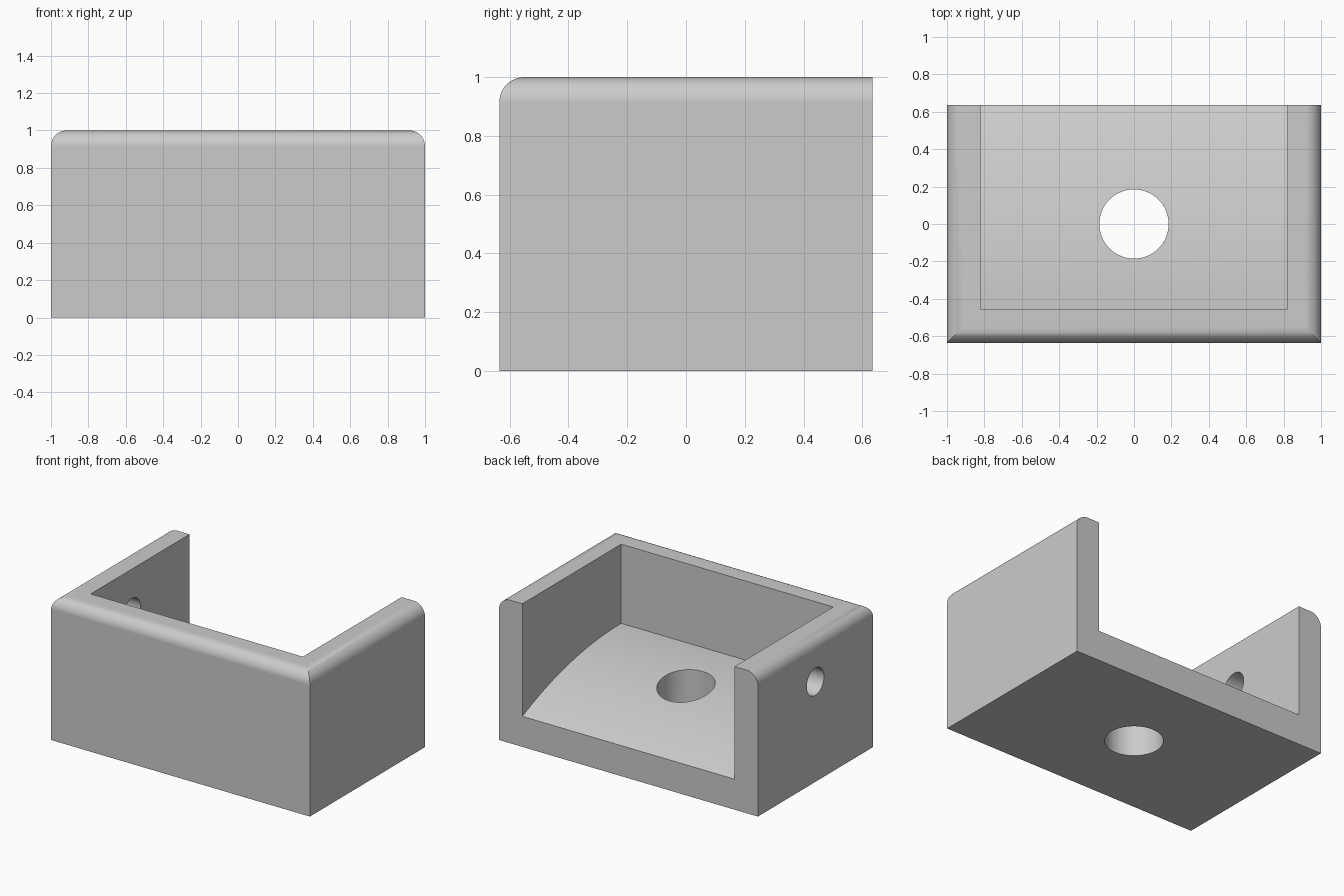
import bpy
import bmesh
import math
from mathutils import Matrix, Vector

if "Cube" in bpy.data.objects:
    bpy.data.objects.remove(bpy.data.objects["Cube"], do_unlink=True)

HX, HY, H = 1.0, 0.635, 1.0      # half width, half depth, height
WALL, FILLET = 0.18, 0.085
FLOOR_TOP, FLOOR_RADIUS = 0.447, 2.66

grey = bpy.data.materials.new("light_grey")
grey.use_nodes = True
grey.diffuse_color = (0.6, 0.6, 0.6, 1)
grey.node_tree.nodes["Principled BSDF"].inputs["Base Color"].default_value = (0.6, 0.6, 0.6, 1)


def finish(name, bm):
    bmesh.ops.recalc_face_normals(bm, faces=bm.faces)
    mesh = bpy.data.meshes.new(name)
    bm.to_mesh(mesh)
    bm.free()
    obj = bpy.data.objects.new(name, mesh)
    bpy.context.collection.objects.link(obj)
    mesh.materials.append(grey)
    return obj


def prism(name, profile, axis, half):
    """Extrude a (horizontal, z) profile symmetrically along x or y."""
    bm = bmesh.new()
    if axis == "x":
        points, step = [(-half, u, z) for u, z in profile], Vector((2 * half, 0, 0))
    else:
        points, step = [(u, -half, z) for u, z in profile], Vector((0, 2 * half, 0))
    face = bm.faces.new([bm.verts.new(p) for p in points])
    new = bmesh.ops.extrude_face_region(bm, geom=[face])["geom"]
    bmesh.ops.translate(bm, vec=step, verts=[g for g in new if isinstance(g, bmesh.types.BMVert)])
    return finish(name, bm)


def cylinder(name, radius, depth, matrix):
    bm = bmesh.new()
    bmesh.ops.create_cone(bm, cap_ends=True, segments=64, radius1=radius,
                          radius2=radius, depth=depth, matrix=matrix)
    return finish(name, bm)


def combine(target, tool, operation):
    """Apply a boolean and discard the tool."""
    tool.hide_render = True
    mod = target.modifiers.new(operation, "BOOLEAN")
    mod.operation, mod.object, mod.solver = operation, tool, "EXACT"
    bpy.context.view_layer.objects.active = target
    bpy.ops.object.modifier_apply(modifier=mod.name)
    bpy.data.objects.remove(tool, do_unlink=True)


def fillet(cx, side, steps=12):
    """Quarter arc from the vertical side up to the top."""
    angles = [i * math.pi / 2 / steps for i in range(steps + 1)]
    return [(cx + side * FILLET * math.cos(a), H - FILLET + FILLET * math.sin(a)) for a in angles]


# Outer block, rounded along the left, right and front top edges
left_arc = fillet(-HX + FILLET, -1)
right_arc = fillet(HX - FILLET, 1)
bracket = prism("bracket", [(-HX, 0)] + left_arc + right_arc[::-1] + [(HX, 0)], "y", HY)
front_round = prism("front_round", [(-HY, -0.2)] + fillet(-HY + FILLET, -1)
                    + [(0, H), (0, H + 0.2), (HY + 0.2, H + 0.2), (HY + 0.2, -0.2)], "x", HX + 0.2)
combine(bracket, front_round, "INTERSECT")

# Pocket open at the top and back, with a curved floor falling to the back
start, end, steps = -HY + WALL, HY + 0.1, 40
floor = []
for i in range(steps + 1):
    run = (end - start) * i / steps
    drop = FLOOR_RADIUS - math.sqrt(FLOOR_RADIUS ** 2 - run ** 2)
    floor.append((start + run, FLOOR_TOP - drop))
pocket = prism("pocket", floor + [(end, H + 0.2), (start, H + 0.2)], "x", HX - WALL)
combine(bracket, pocket, "DIFFERENCE")

# Hole through the floor
combine(bracket, cylinder("floor_hole", 0.185, 2, Matrix.Translation((0, 0, 0.5))), "DIFFERENCE")

# Small hole through one side wall
side = Matrix.Translation((-HX, 0, 0.7)) @ Matrix.Rotation(math.pi / 2, 4, "Y")
combine(bracket, cylinder("side_hole", 0.095, 0.8, side), "DIFFERENCE")

# Smooth curved surfaces, keep hard edges
bpy.ops.object.select_all(action="DESELECT")
bracket.select_set(True)
bpy.context.view_layer.objects.active = bracket
bpy.ops.object.shade_smooth_by_angle(angle=math.radians(30))
weighted = bracket.modifiers.new("weighted_normals", "WEIGHTED_NORMAL")
weighted.keep_sharp = True
